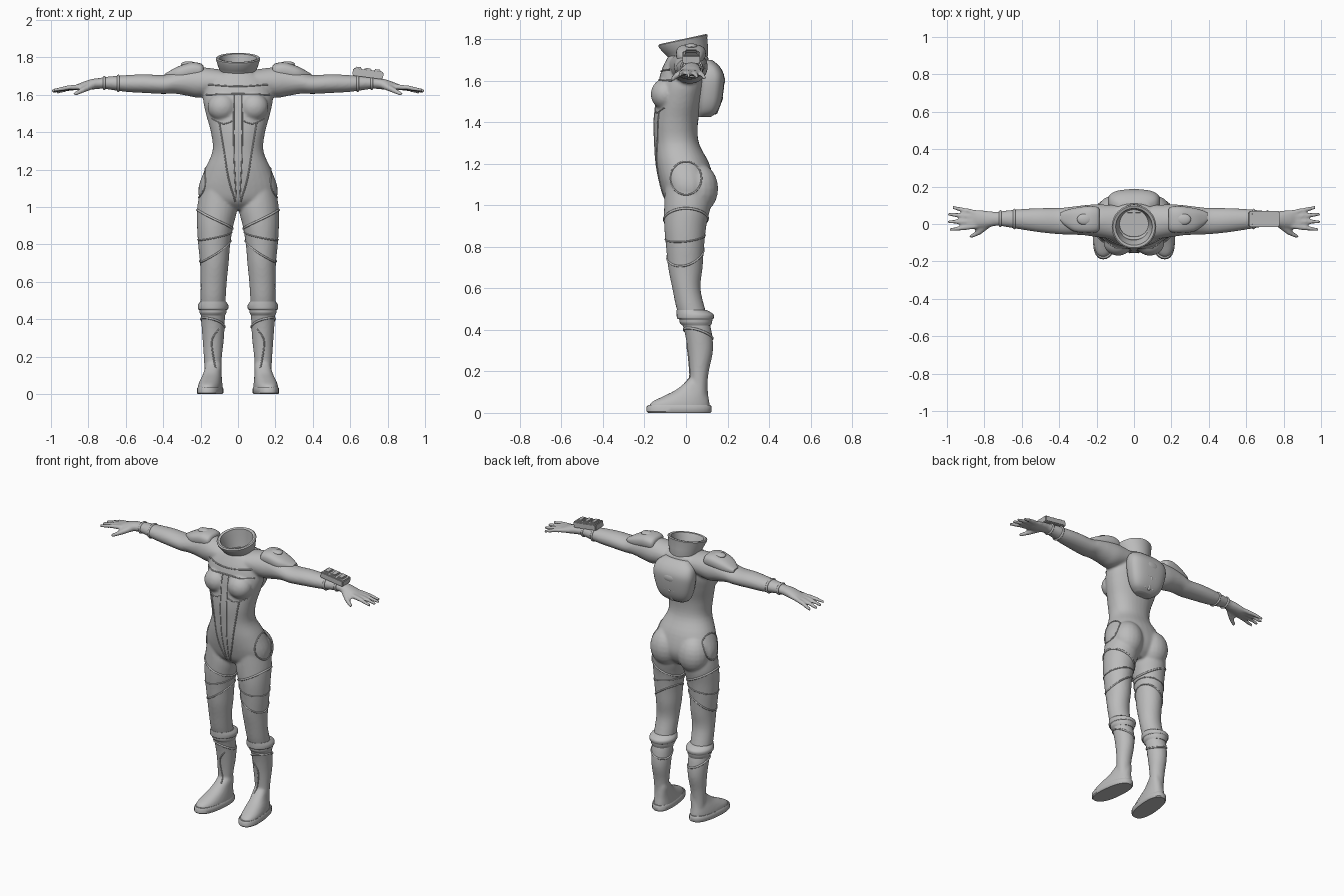
import bpy, bmesh, math
from mathutils import Vector, Matrix
from mathutils.bvhtree import BVHTree

cube = bpy.data.objects.get("Cube")
if cube:
    bpy.data.objects.remove(cube)

grey = bpy.data.materials.new("suit_grey")
grey.use_nodes = True
grey.diffuse_color = (0.5, 0.5, 0.5, 1)
grey.node_tree.nodes["Principled BSDF"].inputs["Base Color"].default_value = (0.5, 0.5, 0.5, 1)
SIDES = (("left", 1), ("right", -1))


def finish(name, bm, angle=40):
    """Turn a bmesh into a smooth-shaded object."""
    bmesh.ops.recalc_face_normals(bm, faces=bm.faces)
    mesh = bpy.data.meshes.new(name)
    bm.to_mesh(mesh)
    bm.free()
    mesh.materials.append(grey)
    mesh.shade_smooth()
    mesh.set_sharp_from_angle(angle=math.radians(angle))
    ob = bpy.data.objects.new(name, mesh)
    bpy.context.scene.collection.objects.link(ob)
    return ob


def skin(bm, rings):
    """Bridge closed rings of points and cap both ends."""
    rings = [[bm.verts.new(p) for p in ring] for ring in rings]
    n = len(rings[0])
    for a, b in zip(rings, rings[1:]):
        for i in range(n):
            j = (i + 1) % n
            bm.faces.new((a[i], a[j], b[j], b[i]))
    bm.faces.new(rings[0])
    bm.faces.new(rings[-1])


def spline(rows, steps):
    """Smooth interpolation through the rows of a section table."""
    rows = [Vector(r) for r in rows]
    out = []
    for i in range(len(rows) - 1):
        a, b = rows[i], rows[i + 1]
        ta = (b - rows[max(i - 1, 0)]) / 2
        tb = (rows[min(i + 2, len(rows) - 1)] - a) / 2
        for k in range(steps):
            t = k / steps
            s = t * t * (3 - 2 * t)
            out.append(a * (1 - s) + b * s + ta * (t * (1 - t) ** 2) - tb * (t * t * (1 - t)))
    return out + [rows[-1]]


def loft(bm, rows, axis="z", side=1, power=2, steps=4, shear=0, n=32):
    """Rows are (position along axis, low, high, low, high) of rounded sections."""
    rings = []
    for t, a0, a1, b0, b1 in spline(rows, steps):
        ring = []
        for k in range(n):
            w = math.tau * k / n
            c, s = math.cos(w), math.sin(w)
            a = (a0 + a1) / 2 + (a1 - a0) / 2 * math.copysign(abs(c) ** (2 / power), c)
            b = (b0 + b1) / 2 + (b1 - b0) / 2 * math.copysign(abs(s) ** (2 / power), s)
            p = (a - shear * b, b, t) if axis == "z" else (t, b, a)
            ring.append((p[0] * side, p[1], p[2]))
        rings.append(ring)
    skin(bm, rings)


def ball(bm, centre, radii):
    m = Matrix.Translation(centre) @ Matrix.Diagonal((*radii, 1))
    bmesh.ops.create_uvsphere(bm, u_segments=20, v_segments=12, radius=1, matrix=m)


def finger(bm, a, b, ra, rb):
    a, b = Vector(a), Vector(b)
    m = Matrix.Translation((a + b) / 2) @ (b - a).to_track_quat("Z", "Y").to_matrix().to_4x4()
    bmesh.ops.create_cone(bm, cap_ends=True, segments=14, radius1=ra, radius2=rb,
                          depth=(b - a).length, matrix=m)
    ball(bm, a, (ra,) * 3)
    ball(bm, b, (rb,) * 3)


# Body: torso with a hollow neck
bm = bmesh.new()
torso = [(.985, .07, -.05, .07), (1.03, .19, -.1, .115), (1.1, .212, -.125, .135),
         (1.2, .178, -.145, .112), (1.3, .136, -.152, .062), (1.4, .145, -.155, .058),
         (1.5, .172, -.145, .08), (1.58, .187, -.135, .1), (1.65, .175, -.118, .11),
         (1.7, .14, -.095, .11), (1.72, .1, -.082, .1), (1.71, .08, -.07, .08), (1.63, .075, -.065, .06)]
loft(bm, [(z, -w, w, f, b) for z, w, f, b in torso], power=2.2)

# Limbs, bust, hips, hands and feet
arm = [(.09, 1.61, 1.735, -.085, .1), (.2, 1.585, 1.748, -.07, .105), (.27, 1.595, 1.742, -.06, .1),
       (.34, 1.607, 1.722, -.057, .092), (.4, 1.605, 1.706, -.055, .086), (.5, 1.61, 1.71, -.045, .085),
       (.6, 1.616, 1.705, -.03, .08), (.7, 1.63, 1.697, -.013, .07), (.74, 1.632, 1.69, -.01, .065),
       (.78, 1.628, 1.685, -.018, .07), (.84, 1.622, 1.665, -.022, .075), (.87, 1.628, 1.65, -.018, .068)]
leg = [(1.1, .03, .2, -.1, .11), (1, .004, .218, -.105, .118), (.9, .025, .219, -.105, .098),
       (.8, .042, .213, -.096, .087), (.7, .05, .203, -.086, .08), (.6, .06, .2, -.066, .07),
       (.5, .066, .2, -.045, .092), (.4, .07, .197, -.01, .122), (.3, .075, .19, .008, .13),
       (.2, .086, .183, .018, .11), (.12, .092, .18, .018, .102), (.04, .09, .18, .0, .105)]
foot = [(.02, .08, .208, -.18, .115), (.05, .083, .206, -.168, .113), (.08, .088, .198, -.11, .108),
        (.11, .092, .188, -.05, .105), (.15, .094, .18, .0, .102), (.18, .1, .175, .03, .098)]
tips = [(.965, .088, 1.615), (.988, .052, 1.618), (.99, .012, 1.622), (.98, -.03, 1.625)]
for _, s in SIDES:
    loft(bm, arm, "x", s)
    loft(bm, leg, side=s)
    loft(bm, foot, side=s, power=2.3, shear=.12)
    ball(bm, (.085 * s, -.1, 1.535), (.078, .07, .075))
    ball(bm, (.1 * s, .06, 1.08), (.1, .095, .12))
    for i, (x, y, z) in enumerate(tips):
        root = Vector((.845, .06 - .024 * i, 1.643))
        knuckle = root.lerp(Vector((x, y, z)), .5) + Vector((0, 0, .004))
        flip = Vector((s, 1, 1))
        finger(bm, root * flip, knuckle * flip, .015, .013)
        finger(bm, knuckle * flip, (x * s, y, z), .013, .01)
    finger(bm, (.78 * s, -.002, 1.65), (.83 * s, -.045, 1.625), .02, .015)
    finger(bm, (.83 * s, -.045, 1.625), (.87 * s, -.066, 1.606), .015, .011)
body = finish("body_suit", bm)

# Fuse the parts into one continuous skin
remesh = body.modifiers.new("fuse", "REMESH")
remesh.mode = "VOXEL"
remesh.voxel_size = .008
soft = body.modifiers.new("soften", "SMOOTH")
soft.factor, soft.iterations = .5, 5
bpy.context.view_layer.update()
fused = bpy.data.meshes.new_from_object(body.evaluated_get(bpy.context.evaluated_depsgraph_get()))
body.modifiers.clear()
body.data = fused
fused.materials.clear()
fused.materials.append(grey)
fused.shade_smooth()
probe = bmesh.new()
probe.from_mesh(fused)
surface = BVHTree.FromBMesh(probe)
probe.free()


def piping(name, points, width, closed=False):
    """Raised seam running through points on the skin."""
    points = [p for p in points if p is not None]
    curve = bpy.data.curves.new(name, "CURVE")
    curve.dimensions = "3D"
    curve.bevel_depth = width
    curve.bevel_resolution = 2
    line = curve.splines.new("POLY")
    line.points.add(len(points) - 1)
    for p, co in zip(line.points, points):
        p.co = (*co, 1)
    line.use_cyclic_u = closed
    curve.materials.append(grey)
    bpy.context.scene.collection.objects.link(bpy.data.objects.new(name, curve))


def seam(name, path, y=-1, width=.004):
    """Project an (x, z) path onto the front or back."""
    pts = spline(path, 8)
    piping(name, [surface.ray_cast(Vector((x, y, z)), Vector((0, -y, 0)))[0] for x, z in pts], width)


def band(name, s, centre, z, tilt, width, lean=0):
    """Ring around a limb, tilted outward and forward."""
    hits = []
    for k in range(48):
        c, n = math.cos(math.tau * k / 48), math.sin(math.tau * k / 48)
        start = Vector((centre[0] * s, centre[1], z + tilt * c + lean * n))
        hits.append(surface.ray_cast(start, Vector((c * s, n, 0)), .3)[0])
    piping(name, hits, width, True)


# Suit seams on the chest, belly and back
seam("chest_upper_seam", [(-.16, 1.655), (0, 1.645), (.16, 1.655)])
seam("chest_lower_seam", [(-.17, 1.6), (0, 1.605), (.17, 1.6)])
for label, s in SIDES:
    seam(label + "_front_panel_seam", [(.1 * s, 1.45), (.075 * s, 1.3), (.05 * s, 1.15), (.014 * s, 1.03)])
    seam(label + "_zip_seam", [(.022 * s, 1.6), (.022 * s, 1.3), (.01 * s, 1.05)], width=.003)
    seam(label + "_rib_seam", [(.03 * s, 1.46), (.08 * s, 1.445), (.14 * s, 1.47)], width=.003)
    # Round hip patch
    ring = [(math.cos(math.tau * k / 40), math.sin(math.tau * k / 40)) for k in range(40)]
    piping(label + "_hip_patch", [surface.ray_cast(Vector((s, .075 * c, 1.13 + .08 * n)),
                                                 Vector((-s, 0, 0)))[0] for c, n in ring], .004, True)
    # Thigh and shin bands
    band(label + "_upper_thigh_band", s, (.125, 0), .935, .05, .006)
    band(label + "_middle_thigh_band", s, (.125, 0), .845, -.02, .004, .01)
    band(label + "_lower_thigh_band", s, (.125, 0), .765, -.055, .005, .02)
    band(label + "_shin_band", s, (.132, .06), .38, .02, .006, -.02)
    seam(label + "_shin_seam", [(.1 * s, .35), (.14 * s, .28), (.12 * s, .14)])
    for x in (.64, .715):
        hits = []
        for k in range(32):
            w = math.tau * k / 32
            hits.append(surface.ray_cast(Vector((x * s, .028, 1.662)), Vector((0, math.cos(w), math.sin(w))))[0])
        piping(label + "_wrist_ring", hits, .007, True)

    # Padded knee cuff
    bm = bmesh.new()
    loft(bm, [(.42, .07, .197, -.018, .12), (.435, .062, .205, -.03, .125), (.45, .06, .207, -.033, .128),
              (.455, .053, .214, -.043, .133), (.475, .052, .214, -.045, .132), (.495, .064, .202, -.045, .1)],
         side=s)
    finish(label + "_knee_cuff", bm)

    # Shoe sole
    bm = bmesh.new()
    loft(bm, [(0, .083, .208, -.183, .118), (.006, .078, .213, -.189, .123), (.03, .078, .213, -.189, .123),
              (.038, .083, .208, -.183, .118)], side=s, power=2.4, steps=1, shear=.1)
    finish(label + "_shoe_sole", bm)

    # Shoulder pad with a raised cap
    bm = bmesh.new()
    loft(bm, [(.185, 1.7, 1.755, -.03, .08), (.2, 1.69, 1.768, -.044, .092), (.25, 1.685, 1.774, -.048, .095),
              (.32, 1.675, 1.752, -.04, .085), (.37, 1.68, 1.725, -.008, .072), (.392, 1.69, 1.712, .015, .06)],
         "x", s, power=2.6)
    ball(bm, (.265 * s, .025, 1.765), (.04, .03, .014))
    finish(label + "_shoulder_pad", bm)

# Flared collar with a tilted open rim
bm = bmesh.new()
collar = [(.088, .015, 1.695, .05), (.09, .015, 1.712, .1), (.104, .002, 1.745, .17), (.116, -.014, 1.782, .21),
          (.119, -.015, 1.795, .217), (.112, -.015, 1.8, .217), (.098, -.015, 1.797, .217),
          (.09, -.008, 1.765, .2), (.078, .0, 1.7, .1), (.07, .0, 1.65, 0)]
skin(bm, [[(r * math.cos(a), y + r * math.sin(a), z + slope * r * math.sin(a))
           for a in (math.tau * k / 48 for k in range(48))] for r, y, z, slope in collar])
finish("neck_collar", bm)

# Backpack with a lower row of ribs
bm = bmesh.new()
pack = [(1.425, .06, .06, .12), (1.45, .095, .055, .15), (1.5, .12, .05, .172), (1.58, .138, .05, .184),
        (1.63, .138, .05, .182), (1.67, .122, .05, .16), (1.7, .08, .06, .125)]
loft(bm, [(z, -w, w, f, b) for z, w, f, b in pack], power=2.8)
for i in range(-3, 4):
    x, drop = .03 * i, .004 * i * i
    finger(bm, (x, .14 - drop / 2, 1.45 + drop), (x * 1.1, .165 - drop / 2, 1.515 + drop), .013, .013)
ball(bm, (0, .172, 1.6), (.055, .016, .03))
finish("backpack", bm)


def block(name, centre, size, tilt):
    bm = bmesh.new()
    m = Matrix.Translation(centre) @ Matrix.Rotation(tilt, 4, "Y") @ Matrix.Diagonal((*size, 1))
    bmesh.ops.create_cube(bm, size=1, matrix=m)
    bmesh.ops.bevel(bm, geom=bm.edges[:], offset=.005, segments=2, affect="EDGES")
    finish(name, bm)


# Forearm control unit on the left arm
block("forearm_unit", (.695, .026, 1.713), (.165, .085, .04), .13)
for i in range(3):
    block("forearm_key", (.645 + .05 * i, .026, 1.742 - .0065 * i), (.036, .06, .014), .13)
